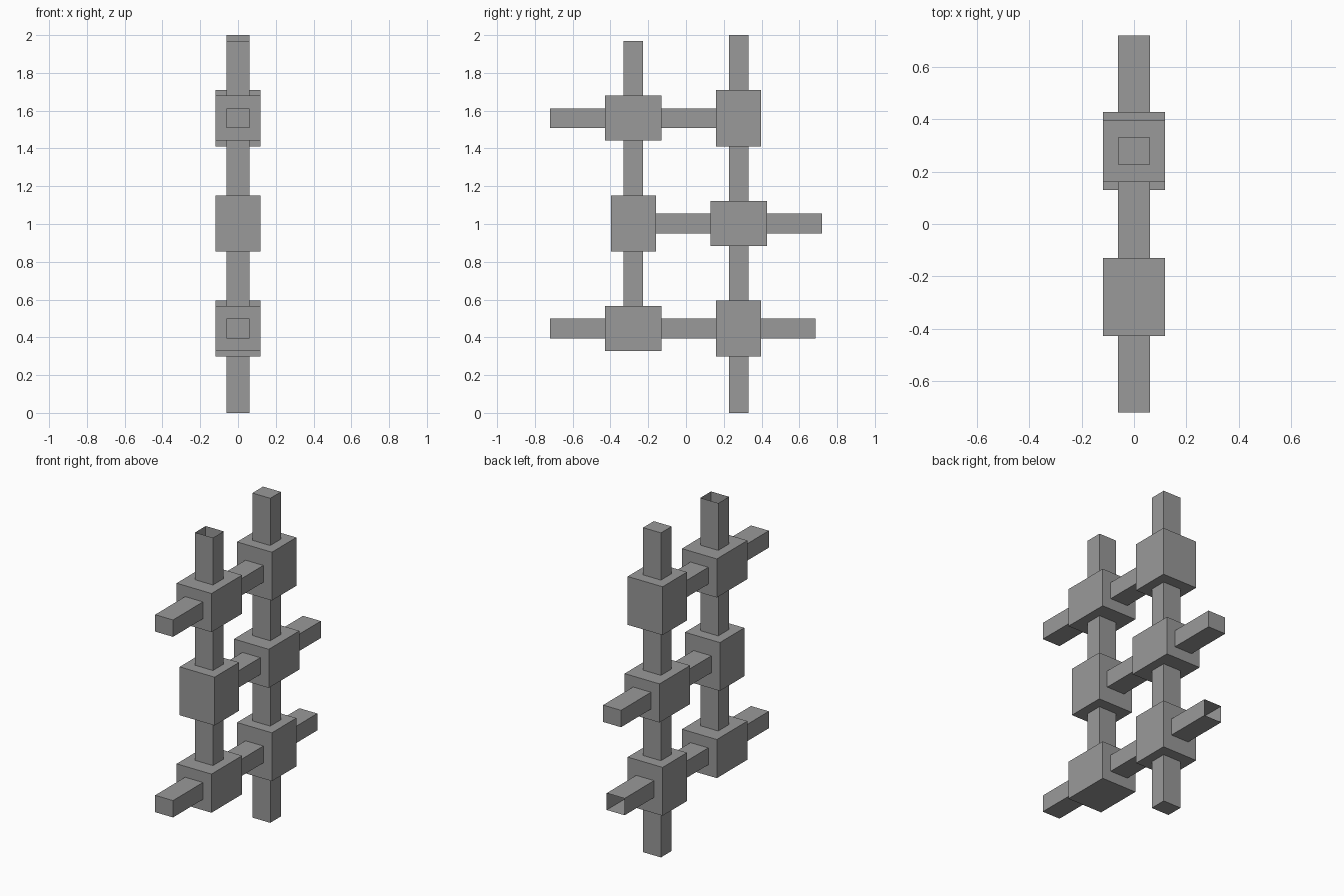
import bpy, bmesh
from mathutils import Vector

if "Cube" in bpy.data.objects:
    bpy.data.objects.remove(bpy.data.objects["Cube"])

LEVELS = (0.447, 1.003, 1.56)   # heights of the crossing joints
COL = 0.279                     # y offset of the two columns
HALF_X, HALF_T = 0.061, 0.052   # bar half width and half thickness

dark_grey = bpy.data.materials.new("dark_grey")
dark_grey.diffuse_color = (0.32, 0.32, 0.32, 1)
dark_grey.use_nodes = True
dark_grey.node_tree.nodes["Principled BSDF"].inputs["Base Color"].default_value = dark_grey.diffuse_color


def box(name, lo, hi, open_dir=None):
    """Box between two corners; the face pointing along open_dir is left out."""
    lo, hi = Vector(lo), Vector(hi)
    bm = bmesh.new()
    bmesh.ops.create_cube(bm, size=1)
    for v in bm.verts:
        v.co = Vector(((lo[i] + hi[i]) / 2 + v.co[i] * (hi[i] - lo[i])) for i in range(3))
    if open_dir:
        bm.normal_update()
        d = Vector(open_dir)
        caps = [f for f in bm.faces if f.normal.dot(d) > 0.9]
        bmesh.ops.delete(bm, geom=caps, context='FACES')
    me = bpy.data.meshes.new(name)
    bm.to_mesh(me)
    bm.free()
    me.materials.append(dark_grey)
    ob = bpy.data.objects.new(name, me)
    bpy.context.collection.objects.link(ob)
    return ob


# upright bars: the front one has an open top
for name, y, z0, z1, cap in (("front_upright", -COL, LEVELS[0], 1.97, (0, 0, 1)),
                             ("back_upright", COL, 0, 2, None)):
    box(name, (-HALF_X, y - HALF_T, z0), (HALF_X, y + HALF_T, z1), cap)

# cross bars: the lowest one has an open back end
for name, z, y0, y1, cap in (("lower_crossbar", LEVELS[0], -0.72, 0.685, (0, 1, 0)),
                             ("middle_crossbar", LEVELS[1], -COL, 0.72, None),
                             ("upper_crossbar", LEVELS[2], -0.72, COL, None)):
    box(name, (-HALF_X, y0, z - HALF_T), (HALF_X, y1, z + HALF_T), cap)

# joint blocks: long side alternates between lying and standing
for row, z in enumerate(LEVELS):
    for col, y in enumerate((-COL, COL)):
        lying = (row + col) % 2 == 0
        hy, hz = (0.149, 0.119) if lying else (0.119, 0.149)
        box(f"joint_block_{row}_{col}", (-0.119, y - hy, z - hz), (0.119, y + hy, z + hz))
